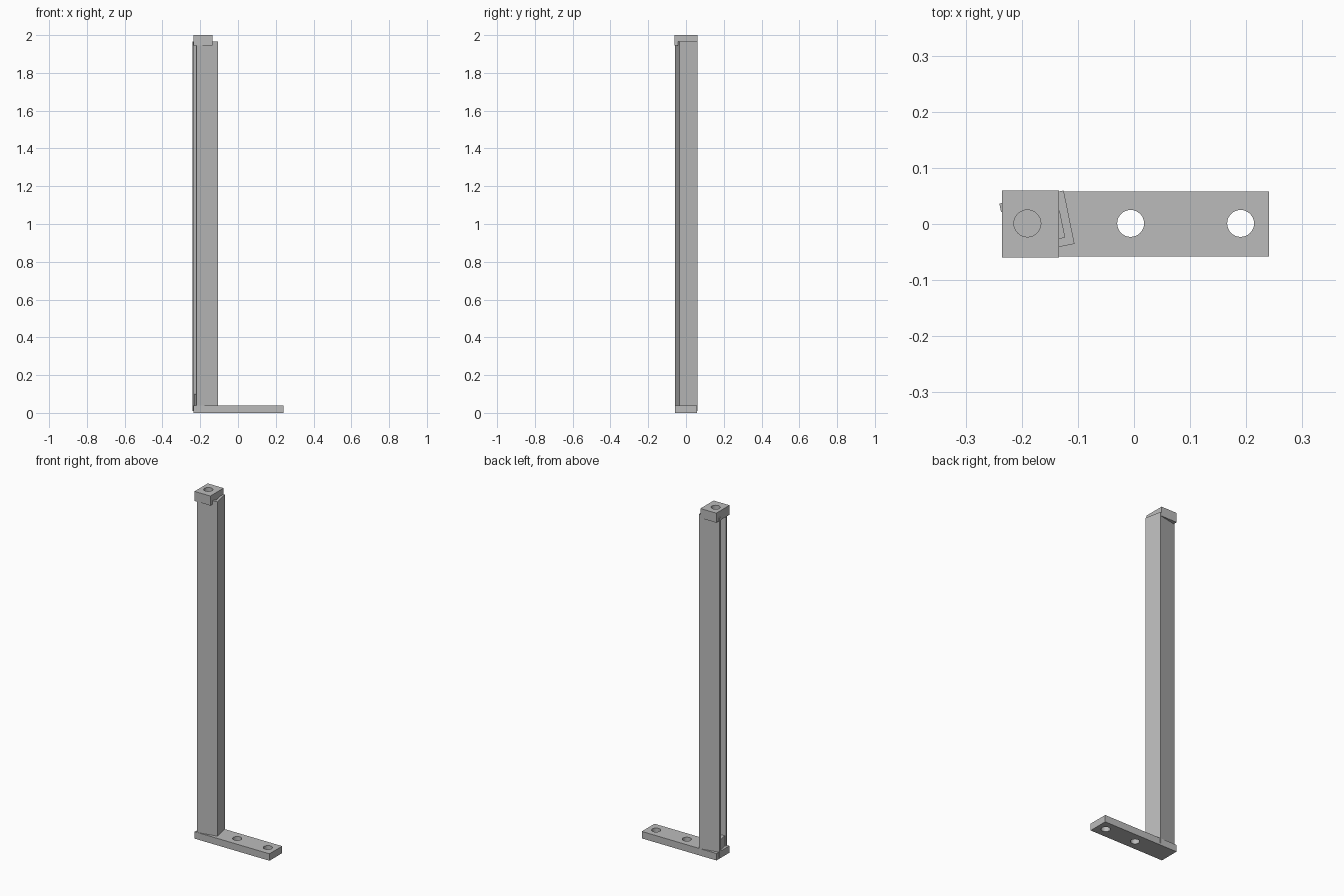
import bpy, bmesh, math
from mathutils import Matrix

cube = bpy.data.objects.get("Cube")
if cube:
    bpy.data.objects.remove(cube, do_unlink=True)

# Single metal colour
metal = bpy.data.materials.new("grey metal")
metal.use_nodes = True
grey = (0.5, 0.5, 0.5, 1)
metal.diffuse_color = grey
metal.node_tree.nodes["Principled BSDF"].inputs["Base Color"].default_value = grey


def finish(name, bm):
    bmesh.ops.recalc_face_normals(bm, faces=bm.faces)
    mesh = bpy.data.meshes.new(name)
    bm.to_mesh(mesh)
    bm.free()
    mesh.materials.append(metal)
    obj = bpy.data.objects.new(name, mesh)
    bpy.context.collection.objects.link(obj)
    return obj


def prism(name, outline, z0, z1):
    bm = bmesh.new()
    face = bm.faces.new([bm.verts.new((x, y, z0)) for x, y in outline])
    ext = bmesh.ops.extrude_face_region(bm, geom=[face])
    for v in ext["geom"]:
        if isinstance(v, bmesh.types.BMVert):
            v.co.z = z1
    return finish(name, bm)


def block(name, x0, x1, y0, y1, z0, z1):
    return prism(name, [(x0, y0), (x1, y0), (x1, y1), (x0, y1)], z0, z1)


def drill(obj, x, z, radius=0.024):
    bm = bmesh.new()
    bmesh.ops.create_cone(bm, cap_ends=True, segments=32, radius1=radius,
                          radius2=radius, depth=0.2,
                          matrix=Matrix.Translation((x, 0.001, z)))
    cutter = finish("hole_cutter", bm)
    mod = obj.modifiers.new("hole", "BOOLEAN")
    mod.operation = "DIFFERENCE"
    mod.solver = "EXACT"
    mod.object = cutter
    bpy.context.view_layer.objects.active = obj
    bpy.ops.object.modifier_apply(modifier=mod.name)
    bpy.data.objects.remove(cutter, do_unlink=True)


# Base plate with two through holes
base = block("base_plate", -0.235, 0.241, -0.058, 0.058, 0, 0.04)
for x in (-0.006, 0.19):
    drill(base, x, 0.02)

# Top cap with one through hole
cap = block("top_cap", -0.235, -0.134, -0.06, 0.06, 1.945, 2.0)
drill(cap, -0.19, 1.97)

# Channel post, open on one side and turned slightly about its axis
w, d, t = 0.0585, 0.0485, 0.015
channel = [(-w, -d), (w, -d), (w, d), (-w, d),
           (-w, d - t), (w - t, d - t), (w - t, t - d), (-w, t - d)]
post = prism("channel_post", channel, 0.01, 1.965)

# Plug filling the foot of the channel
plug = block("foot_plug", 0.006 - w, w - t, t - d, d - t, 0.01, 0.1)

turn = Matrix.Translation((-0.173, 0.0005, 0)) @ Matrix.Rotation(math.radians(11.5), 4, "Z")
for obj in (post, plug):
    obj.data.transform(turn)
